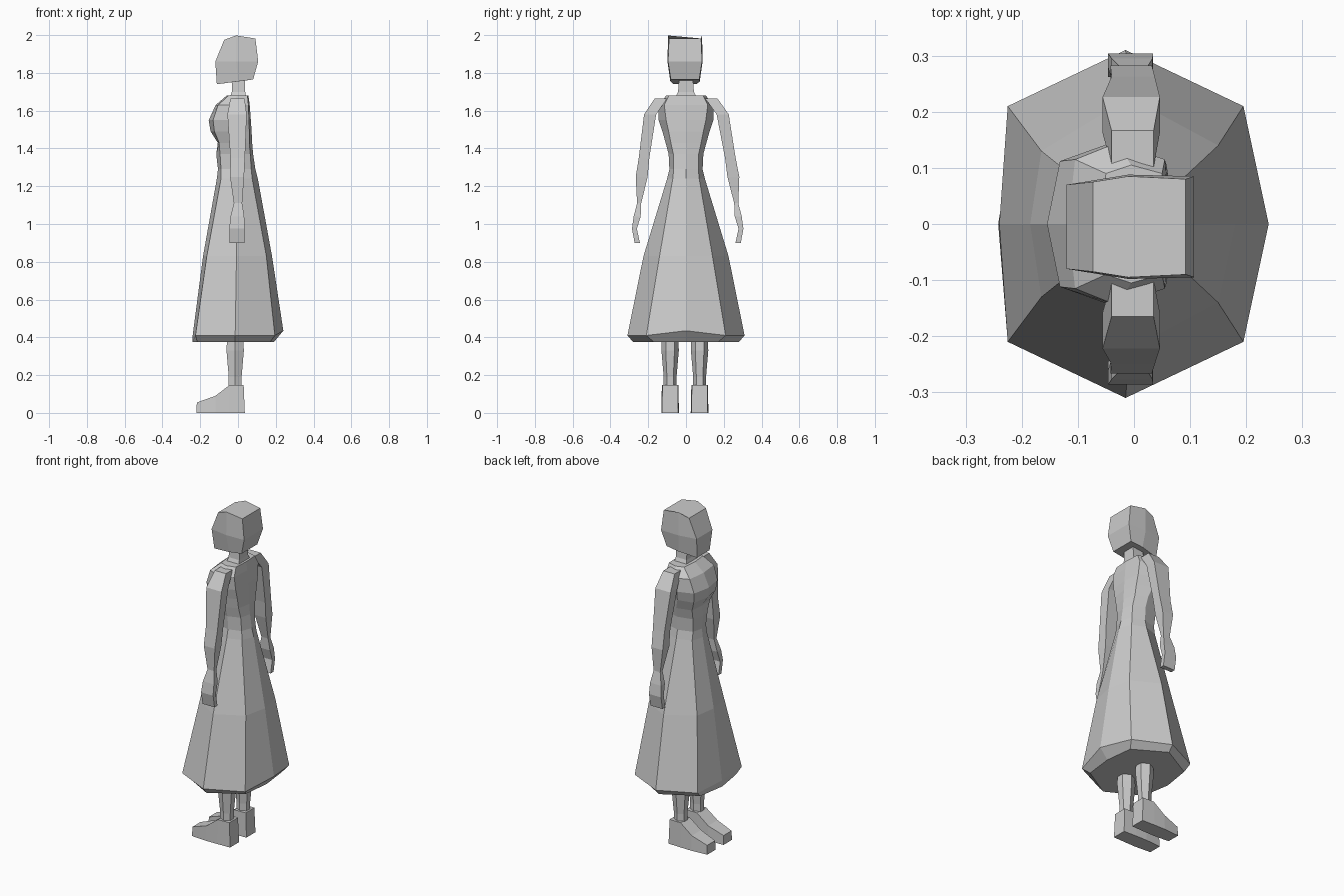
import bpy, bmesh
from mathutils import Vector


def loft(name, rings):
    """Skin a stack of equal-length rings and cap both ends."""
    bm = bmesh.new()
    rows = [[bm.verts.new(Vector(p)) for p in ring] for ring in rings]
    n = len(rows[0])
    for a, b in zip(rows, rows[1:]):
        for i in range(n):
            j = (i + 1) % n
            bm.faces.new((a[i], a[j], b[j], b[i]))
    bm.faces.new(rows[0][::-1])
    bm.faces.new(rows[-1])
    bmesh.ops.recalc_face_normals(bm, faces=bm.faces)
    mesh = bpy.data.meshes.new(name)
    bm.to_mesh(mesh)
    bm.free()
    ob = bpy.data.objects.new(name, mesh)
    bpy.context.collection.objects.link(ob)
    return ob


def eight(z, xf, xfc, fy, xm, my, xbc, by, xb, lift=0):
    """Body ring: front, front corner, side, back corner, back."""
    return [(xf, 0, z), (xfc, -fy, z), (xm, -my, z), (xbc, -by, z),
            (xb, 0, z + lift), (xbc, by, z), (xm, my, z), (xfc, fy, z)]


def box_ring(z, x0, x1, y0, y1):
    return [(x0, y0, z), (x1, y0, z), (x1, y1, z), (x0, y1, z)]


# Long skirt with turned-in hem
loft("skirt", [eight(*r) for r in [
    (0.375, -0.242, -0.215, 0.17, -0.015, 0.28, 0.17, 0.17, 0.19),
    (0.41, -0.24, -0.225, 0.21, -0.015, 0.31, 0.195, 0.21, 0.24, 0.025),
    (0.83, -0.185, -0.165, 0.13, -0.008, 0.225, 0.15, 0.14, 0.18),
    (1.24, -0.112, -0.09, 0.07, -0.005, 0.10, 0.075, 0.07, 0.105),
    (1.29, -0.106, -0.09, 0.062, -0.005, 0.088, 0.07, 0.065, 0.092)]])

# Bodice with full bust and narrow waist
loft("bodice", [eight(*r) for r in [
    (1.29, -0.106, -0.09, 0.062, -0.005, 0.088, 0.07, 0.065, 0.092),
    (1.37, -0.115, -0.095, 0.07, -0.005, 0.092, 0.065, 0.067, 0.08),
    (1.43, -0.107, -0.10, 0.085, -0.01, 0.108, 0.06, 0.08, 0.075),
    (1.49, -0.145, -0.125, 0.105, -0.03, 0.125, 0.06, 0.092, 0.072),
    (1.55, -0.155, -0.132, 0.112, -0.04, 0.145, 0.058, 0.105, 0.068),
    (1.63, -0.118, -0.105, 0.115, -0.03, 0.145, 0.055, 0.115, 0.062),
    (1.68, -0.06, -0.05, 0.09, -0.005, 0.105, 0.05, 0.09, 0.055)]])

# Neck
loft("neck", [box_ring(*r) for r in [
    (1.66, -0.045, 0.045, -0.06, 0.06),
    (1.70, -0.033, 0.038, -0.042, 0.042),
    (1.79, -0.033, 0.038, -0.035, 0.035)]])


# Blocky head: each ring is front, middle and back with its own half width
def head_ring(xf, zf, wf, xm, zm, wm, xb, zb, wb):
    c = -0.005
    return [(xf, c - wf, zf), (xm, c - wm, zm), (xb, c - wb, zb),
            (xb, c + wb, zb), (xm, c + wm, zm), (xf, c + wf, zf)]


loft("head", [head_ring(*r) for r in [
    (-0.112, 1.74, 0.06, 0.0, 1.755, 0.078, 0.08, 1.765, 0.075),
    (-0.12, 1.86, 0.075, -0.01, 1.86, 0.093, 0.107, 1.86, 0.09),
    (-0.073, 1.975, 0.08, -0.01, 1.998, 0.09, 0.092, 1.982, 0.085)]])

# Arms: z, x0, x1, inner y, outer y
arm = [(1.665, -0.04, 0.035, 0.10, 0.165),
       (1.58, -0.056, 0.046, 0.158, 0.222),
       (1.35, -0.04, 0.037, 0.194, 0.25),
       (1.25, -0.042, 0.032, 0.203, 0.266),
       (1.11, -0.022, 0.022, 0.237, 0.259),
       (1.04, -0.04, 0.033, 0.24, 0.277),
       (0.975, -0.046, 0.034, 0.26, 0.286),
       (0.90, -0.046, 0.034, 0.244, 0.272)]

for side, s, shift in (("left", -1, 0.0), ("right", 1, 0.018)):
    loft(side + "_arm", [box_ring(z, x0, x1,
                                  s * (a + shift * min(1, (1.7 - z) / 0.5)),
                                  s * (b + shift * min(1, (1.7 - z) / 0.5)))
                         for z, x0, x1, a, b in arm])

    # Six-sided leg
    cy = s * 0.078 - 0.006
    loft(side + "_leg", [[(-0.015 + r * dx, cy + w * dy, z)
                          for dx, dy in ((-1, -.5), (0, -1), (1, -.5),
                                         (1, .5), (0, 1), (-1, .5))]
                         for z, r, w in [(0.13, 0.034, 0.034),
                                         (0.19, 0.034, 0.034),
                                         (0.33, 0.046, 0.046),
                                         (0.45, 0.04, 0.042)]])

    # Wedge shoe, lofted heel to toe
    loft(side + "_shoe", [[(xb, cy - w, 0), (xb, cy + w, 0),
                           (x, cy + w * 0.95, h), (x, cy - w * 0.95, h)]
                          for xb, x, w, h in [(0.036, 0.03, 0.043, 0.147),
                                              (-0.05, -0.045, 0.046, 0.147),
                                              (-0.12, -0.12, 0.047, 0.09),
                                              (-0.22, -0.218, 0.04, 0.055)]])
